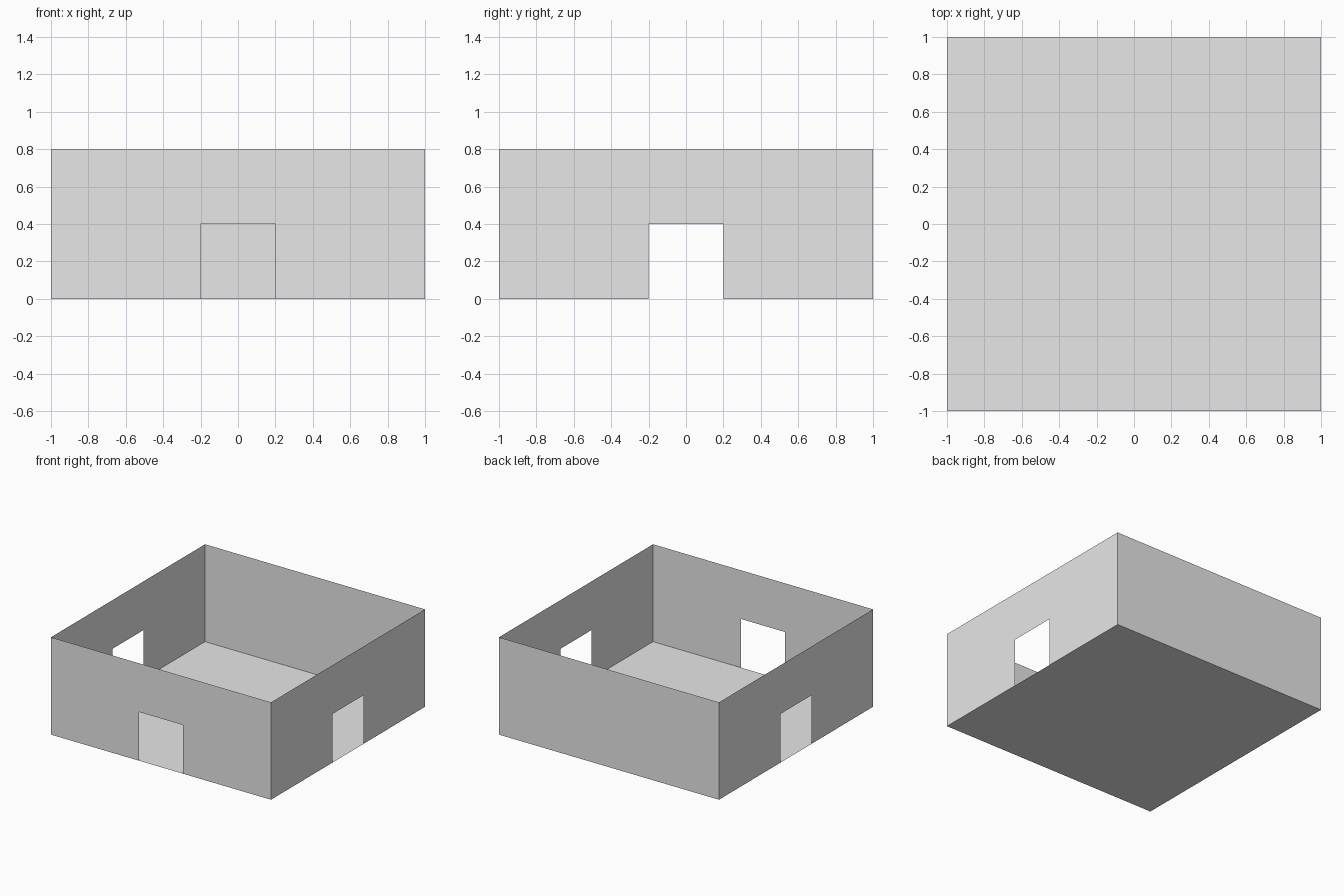
import bpy
from math import pi
from mathutils import Matrix

if "Cube" in bpy.data.objects:
    bpy.data.objects.remove(bpy.data.objects["Cube"])

HALF, HEIGHT = 1.0, 0.8            # room half width, wall height
DOOR_HALF, DOOR_HEIGHT = 0.2, 0.4  # doorway half width and height

grey = bpy.data.materials.new("light_grey")
grey.diffuse_color = (0.8, 0.8, 0.8, 1)
grey.use_nodes = True
grey.node_tree.nodes["Principled BSDF"].inputs["Base Color"].default_value = grey.diffuse_color


def flat_panel(name, outline, transform=Matrix.Identity(4)):
    """Single-sheet panel from one outline."""
    mesh = bpy.data.meshes.new(name)
    mesh.from_pydata([transform @ Matrix.Translation(p).translation for p in outline],
                     [], [range(len(outline))])
    mesh.materials.append(grey)
    obj = bpy.data.objects.new(name, mesh)
    bpy.context.collection.objects.link(obj)
    return obj


# Wall profiles, drawn on the front side (y = -HALF)
plain = [(-HALF, 0), (HALF, 0), (HALF, HEIGHT), (-HALF, HEIGHT)]
doorway = [(-HALF, 0), (-DOOR_HALF, 0), (-DOOR_HALF, DOOR_HEIGHT),
           (DOOR_HALF, DOOR_HEIGHT), (DOOR_HALF, 0), (HALF, 0),
           (HALF, HEIGHT), (-HALF, HEIGHT)]

# Four walls turned around the room; the back one has no doorway
for i, (name, profile) in enumerate([("front_wall", doorway), ("right_wall", doorway),
                                     ("back_wall", plain), ("left_wall", doorway)]):
    flat_panel(name, [(x, -HALF, z) for x, z in profile],
               Matrix.Rotation(i * pi / 2, 4, 'Z'))

# Floor
flat_panel("floor", [(-HALF, -HALF, 0), (HALF, -HALF, 0), (HALF, HALF, 0), (-HALF, HALF, 0)])
